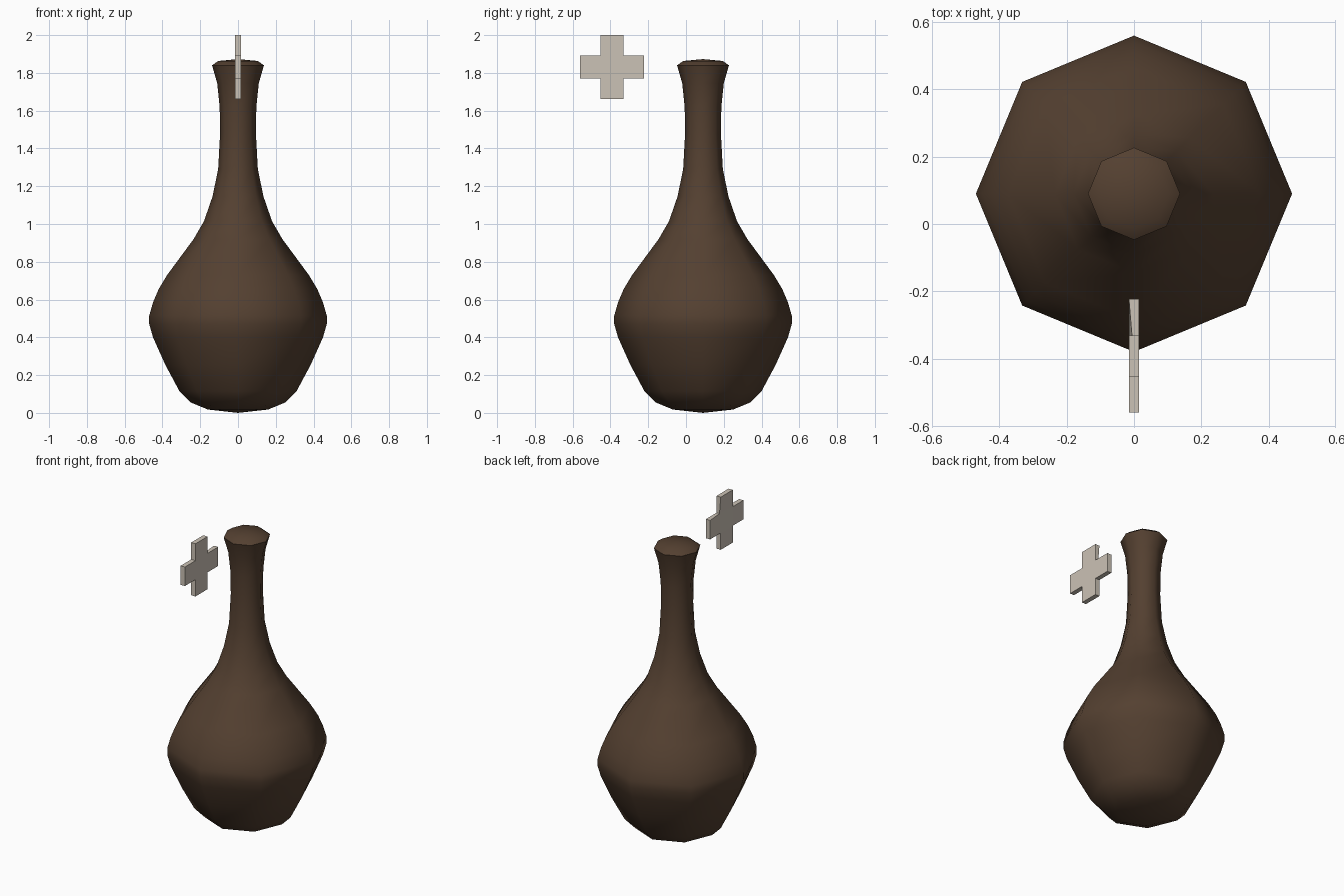
import bpy, bmesh, math

if "Cube" in bpy.data.objects:
    bpy.data.objects.remove(bpy.data.objects["Cube"])


def make_material(name, rgb):
    mat = bpy.data.materials.new(name)
    mat.diffuse_color = (*rgb, 1.0)
    mat.use_nodes = True
    mat.node_tree.nodes["Principled BSDF"].inputs["Base Color"].default_value = mat.diffuse_color
    return mat


def make_object(name, bm, mat):
    bmesh.ops.recalc_face_normals(bm, faces=bm.faces)
    mesh = bpy.data.meshes.new(name)
    bm.to_mesh(mesh)
    bm.free()
    mesh.materials.append(mat)
    obj = bpy.data.objects.new(name, mesh)
    bpy.context.collection.objects.link(obj)
    return obj


brown = make_material("dark brown glaze", (0.088, 0.051, 0.030))
bone = make_material("pale bone", (0.60, 0.54, 0.465))

# Flask body: eight-sided lathe, closed by low domes at both ends
SIDES, CENTRE_Y = 8, 0.09
profile = [(0.16, 0.018), (0.25, 0.055), (0.31, 0.115), (0.385, 0.255),
           (0.45, 0.40), (0.47, 0.47), (0.47, 0.515), (0.45, 0.585),
           (0.42, 0.655), (0.375, 0.73), (0.235, 0.92), (0.18, 1.015),
           (0.135, 1.145), (0.105, 1.29), (0.095, 1.475), (0.097, 1.62),
           (0.11, 1.745), (0.137, 1.84), (0.105, 1.863)]
bm = bmesh.new()
rings = []
for r, z in profile:
    rings.append([bm.verts.new((r * math.cos(a), CENTRE_Y + r * math.sin(a), z))
                  for a in (2 * math.pi * i / SIDES for i in range(SIDES))])
for low, high in zip(rings, rings[1:]):
    for i in range(SIDES):
        j = (i + 1) % SIDES
        bm.faces.new((low[i], low[j], high[j], high[i]))
for ring, z in ((rings[0], 0.0), (rings[-1], 1.873)):
    tip = bm.verts.new((0, CENTRE_Y, z))
    for i in range(SIDES):
        bm.faces.new((ring[i], ring[(i + 1) % SIDES], tip))
flask = make_object("flask_body", bm, brown)
bpy.context.view_layer.objects.active = flask
flask.select_set(True)
bpy.ops.object.shade_smooth_by_angle(angle=math.radians(60))

# Floating plus-shaped plate: outline built from a quarter turned four times
ARM, HALF, THICK = 0.169, 0.061, 0.015
PLUS_Y, PLUS_Z = -0.392, 1.831
bm = bmesh.new()
outline = []
for k in range(4):
    c, s = round(math.cos(k * math.pi / 2)), round(math.sin(k * math.pi / 2))
    for u, v in ((ARM, -HALF), (ARM, HALF), (HALF, HALF)):
        outline.append((PLUS_Y + u * c - v * s, PLUS_Z + u * s + v * c))
left = [bm.verts.new((-THICK, y, z)) for y, z in outline]
right = [bm.verts.new((THICK, y, z)) for y, z in outline]
left[2].co.x = -0.006  # chipped inner corner
n = len(outline)
for i in range(n):
    j = (i + 1) % n
    bm.faces.new((left[i], left[j], right[j], right[i]))
# Each side: centre square plus four arms
for side in (left, right):
    bm.faces.new((side[2], side[5], side[8], side[11]))
    for k in range(4):
        bm.faces.new((side[3 * k - 1], side[3 * k], side[3 * k + 1], side[3 * k + 2]))
make_object("plus_plate", bm, bone)
